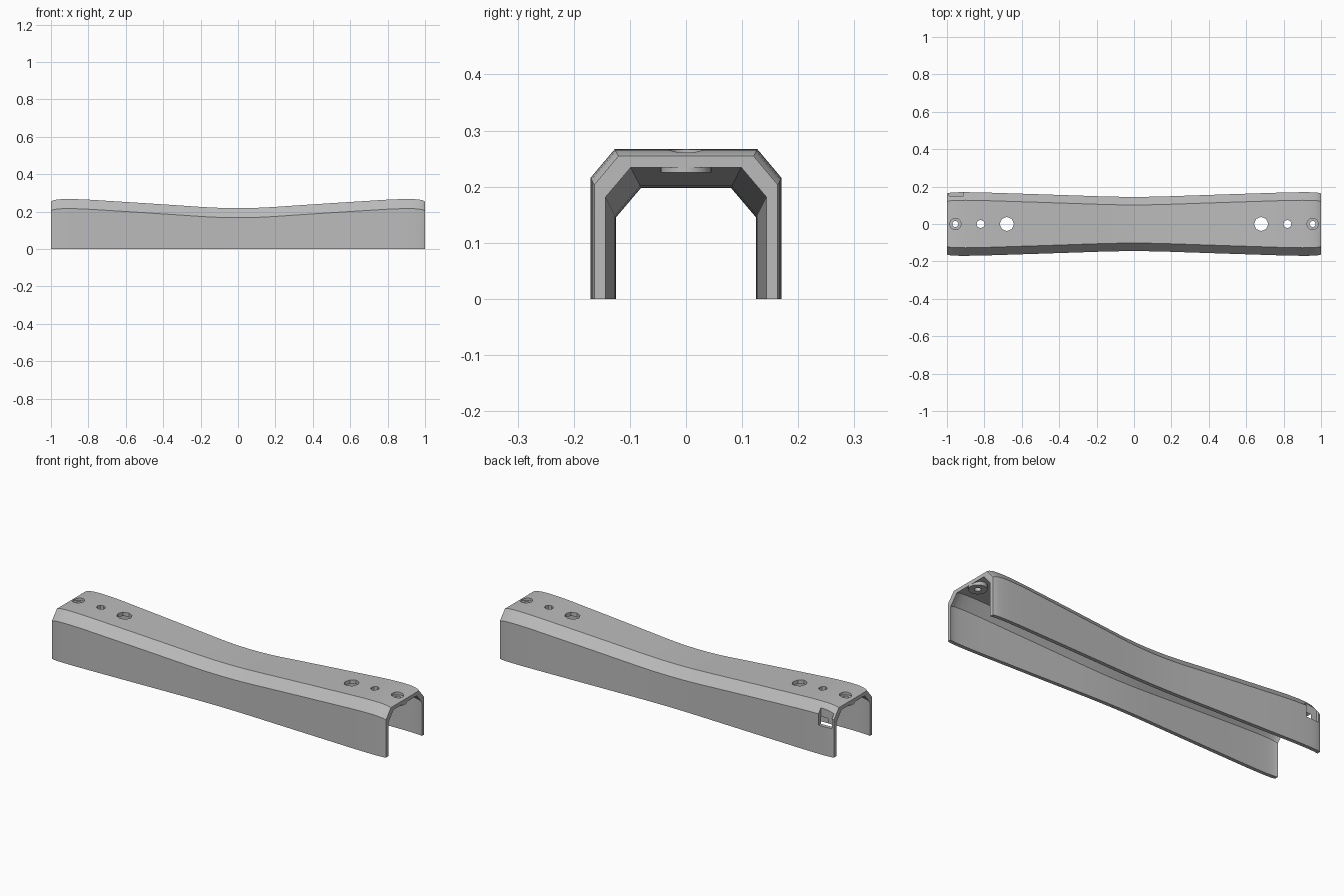
import bpy, bmesh, math

if "Cube" in bpy.data.objects:
    bpy.data.objects.remove(bpy.data.objects["Cube"])

grey = bpy.data.materials.new("plain grey")
grey.use_nodes = True
grey.diffuse_color = (0.5, 0.5, 0.5, 1)
grey.node_tree.nodes["Principled BSDF"].inputs["Base Color"].default_value = (0.5, 0.5, 0.5, 1)


def finish(name, bm):
    bmesh.ops.recalc_face_normals(bm, faces=bm.faces)
    mesh = bpy.data.meshes.new(name)
    bm.to_mesh(mesh)
    bm.free()
    mesh.materials.append(grey)
    obj = bpy.data.objects.new(name, mesh)
    bpy.context.collection.objects.link(obj)
    return obj


def cylinder(name, x, radius, low, high, sides):
    bm = bmesh.new()
    bmesh.ops.create_cone(bm, cap_ends=True, segments=sides, radius1=radius,
                          radius2=radius, depth=high - low)
    bmesh.ops.translate(bm, verts=bm.verts, vec=(x, 0, (low + high) / 2))
    return finish(name, bm)


def box(name, low, high):
    bm = bmesh.new()
    bmesh.ops.create_cube(bm, size=1)
    for v in bm.verts:
        v.co = [(a + b) / 2 + c * (b - a) for a, b, c in zip(low, high, v.co)]
    return finish(name, bm)


def cut(obj, cutter):
    mod = obj.modifiers.new("cut", "BOOLEAN")
    mod.operation, mod.solver, mod.object = "DIFFERENCE", "EXACT", cutter
    bpy.context.view_layer.objects.active = obj
    bpy.ops.object.modifier_apply(modifier=mod.name)
    bpy.data.objects.remove(cutter)


# Half of the channel's middle section: outer edge, then inner edge
half = [(0.145, 0), (0.145, 0.167), (0.102, 0.218)]
inner = [(0.08, 0.198), (0.125, 0.145), (0.125, 0)]
section = (half + [(-y, z) for y, z in reversed(half)]
           + [(-y, z) for y, z in reversed(inner)] + inner)

# How far the section has grown at each distance from the middle
growth = [(0, 0), (0.07, 0.02), (0.14, 0.07), (0.22, 0.17), (0.32, 0.31), (0.5, 0.55),
          (0.68, 0.78), (0.78, 0.91), (0.84, 0.97), (0.9, 1), (0.94, 0.99),
          (0.97, 0.94), (0.988, 0.86), (1, 0.74)]
stations = [(-x, g) for x, g in reversed(growth[1:])] + growth

# Channel body
bm = bmesh.new()
rings = []
for x, g in stations:
    rings.append([bm.verts.new((x, y + math.copysign(0.025 * g, y), z + (0.049 * g if z else 0)))
                  for y, z in section])
count = len(section)
for a, b in zip(rings, rings[1:]):
    for i in range(count):
        j = (i + 1) % count
        bm.faces.new((a[i], a[j], b[j], b[i]))
# End caps as quads between outer and inner edges
for ring in (rings[0], rings[-1]):
    for i in range(count // 2 - 1):
        bm.faces.new((ring[i], ring[i + 1], ring[count - 2 - i], ring[count - 1 - i]))
channel = finish("channel_cover", bm)
parts = [channel]

# Screw bosses, counterbores and holes at both ends
for side, label in ((1, "left"), (-1, "right")):
    x = side * 0.955
    boss = cylinder(label + "_screw_boss", x, 0.045, 0.225, 0.25, 24)
    cut(boss, cylinder("hole_cutter", x, 0.016, 0.1, 0.4, 16))
    cut(channel, cylinder("hole_cutter", x, 0.016, 0.1, 0.4, 16))
    cut(channel, cylinder("counterbore_cutter", x, 0.03, 0.252, 0.4, 24))
    cut(channel, cylinder("small_hole_cutter", side * 0.82, 0.022, 0.1, 0.4, 8))
    cut(channel, cylinder("large_hole_cutter", side * 0.68, 0.038, 0.1, 0.4, 8))
    parts.append(boss)

# Latch pocket on the back right shoulder, with a slit through its foot
cut(channel, box("pocket_cutter", (-0.99, 0.149, 0.155), (-0.912, 0.3, 0.4)))
cut(channel, box("slit_cutter", (-0.99, 0.1, 0.155), (-0.912, 0.3, 0.168)))

bpy.ops.object.select_all(action="DESELECT")
for obj in parts:
    obj.select_set(True)
bpy.context.view_layer.objects.active = channel
bpy.ops.object.shade_smooth_by_angle(angle=math.radians(25))
